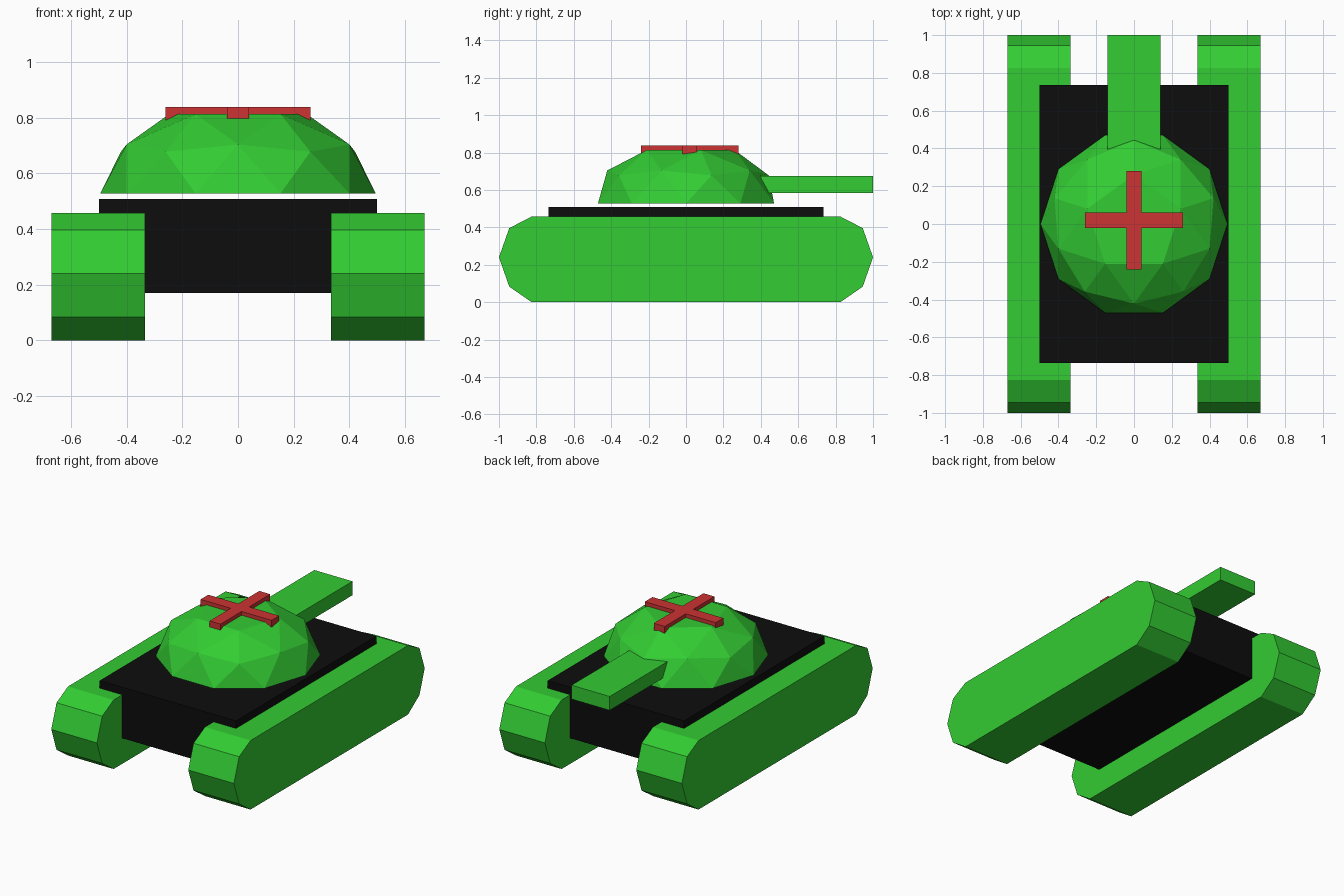
import bpy, bmesh, math
from mathutils import Matrix

if "Cube" in bpy.data.objects:
    bpy.data.objects.remove(bpy.data.objects["Cube"])


def material(name, rgb):
    m = bpy.data.materials.new(name)
    m.diffuse_color = (*rgb, 1)
    m.use_nodes = True
    m.node_tree.nodes["Principled BSDF"].inputs["Base Color"].default_value = m.diffuse_color
    return m


GREEN = material("green", (0.033, 0.604, 0.033))
BLACK = material("black", (0.004, 0.004, 0.004))
RED = material("red", (0.604, 0.033, 0.033))


def finish(name, bm, mat):
    bmesh.ops.recalc_face_normals(bm, faces=bm.faces)
    mesh = bpy.data.meshes.new(name)
    bm.to_mesh(mesh)
    bm.free()
    mesh.materials.append(mat)
    ob = bpy.data.objects.new(name, mesh)
    bpy.context.collection.objects.link(ob)
    return ob


def prism(name, points, offset, mat):
    """Extrude a closed outline of 3D points along an offset."""
    bm = bmesh.new()
    face = bm.faces.new([bm.verts.new(p) for p in points])
    new = bmesh.ops.extrude_face_region(bm, geom=[face], use_keep_orig=True)["geom"]
    bmesh.ops.translate(bm, vec=offset,
                        verts=[v for v in new if isinstance(v, bmesh.types.BMVert)])
    return finish(name, bm, mat)


def box(name, x, y, z, mat):
    pts = [(x[0], y[0], z[0]), (x[1], y[0], z[0]), (x[1], y[1], z[0]), (x[0], y[1], z[0])]
    return prism(name, pts, (0, 0, z[1] - z[0]), mat)


# Tracks: ten-sided side profile, one on each side
half = [(0.825, 0.0), (0.945, 0.083), (1.0, 0.24), (0.945, 0.396), (0.825, 0.458)]
profile = half + [(-y, z) for y, z in reversed(half)]
for side, x in (("left", -0.67), ("right", 0.335)):
    prism(side + "_track", [(x, y, z) for y, z in profile], (0.335, 0, 0), GREEN)

# Hull
box("hull", (-0.5, 0.5), (-0.735, 0.735), (0.17, 0.508), BLACK)

# Turret: upper half of a low-poly sphere with its tip cut flat
bm = bmesh.new()
bmesh.ops.create_icosphere(bm, subdivisions=2, radius=1)
bmesh.ops.delete(bm, geom=[v for v in bm.verts if v.co.z < -0.01 or v.co.z > 0.95],
                 context='VERTS')
bmesh.ops.holes_fill(bm, edges=[e for e in bm.edges if e.is_boundary], sides=0)
bmesh.ops.transform(bm, verts=bm.verts, matrix=Matrix.Translation((0, 0, 0.528))
                    @ Matrix.Diagonal((0.495, 0.495, 0.335, 1))
                    @ Matrix.Rotation(math.pi / 2, 4, 'Z'))
finish("turret", bm, GREEN)

# Gun barrel
box("gun_barrel", (-0.14, 0.14), (0.33, 1.0), (0.583, 0.675), GREEN)

# Cross on the turret roof
a, w, cy = 0.26, 0.04, 0.02
outline = [(w, a), (w, w), (a, w), (a, -w), (w, -w), (w, -a),
           (-w, -a), (-w, -w), (-a, -w), (-a, w), (-w, w), (-w, a)]
prism("roof_cross", [(x, y + cy, 0.792) for x, y in outline], (0, 0, 0.046), RED)
